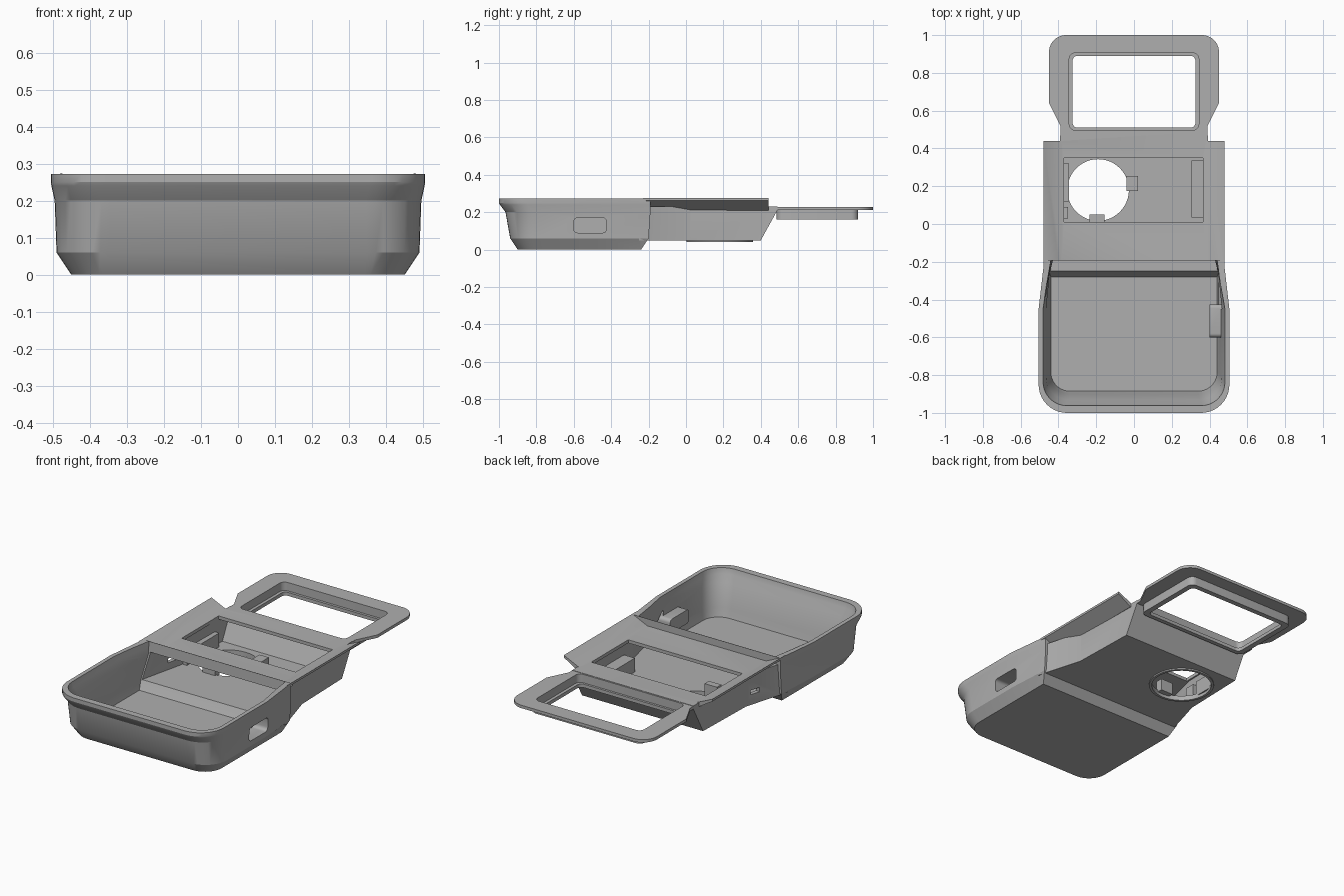
import bpy, bmesh, math

cube = bpy.data.objects.get("Cube")
if cube:
    bpy.data.objects.remove(cube, do_unlink=True)

grey = bpy.data.materials.new("matte_grey")
grey.use_nodes = True
COLOUR = (0.43, 0.43, 0.43, 1)
grey.diffuse_color = COLOUR
bsdf = next(n for n in grey.node_tree.nodes if n.type == 'BSDF_PRINCIPLED')
bsdf.inputs["Base Color"].default_value = COLOUR
bsdf.inputs["Roughness"].default_value = 0.7


def loft(name, rings):
    """Closed solid through rings of 3D points, all with the same count."""
    bm = bmesh.new()
    loops = [[bm.verts.new(p) for p in ring] for ring in rings]
    count = len(loops[0])
    for low, high in zip(loops, loops[1:]):
        for i in range(count):
            j = (i + 1) % count
            bm.faces.new((low[i], low[j], high[j], high[i]))
    bm.faces.new(loops[0][::-1])
    bm.faces.new(loops[-1])
    bmesh.ops.recalc_face_normals(bm, faces=bm.faces)
    mesh = bpy.data.meshes.new(name)
    bm.to_mesh(mesh)
    bm.free()
    mesh.materials.append(grey)
    obj = bpy.data.objects.new(name, mesh)
    bpy.context.collection.objects.link(obj)
    return obj


def prism(name, outline, z0, z1):
    return loft(name, [[(x, y, z) for x, y in outline] for z in (z0, z1)])


def box(name, x0, x1, y0, y1, z0, z1):
    return prism(name, [(x0, y0), (x1, y0), (x1, y1), (x0, y1)], z0, z1)


def mirrored(half):
    """Complete an outline from its +x half, listed front to back."""
    return half + [(-x, y) for x, y in reversed(half)]


def arc(cx, cy, r, start, end, steps=10):
    return [(cx + r * math.cos(math.radians(start + (end - start) * i / steps)),
             cy + r * math.sin(math.radians(start + (end - start) * i / steps)))
            for i in range(steps + 1)]


def round_rect(hw, y0, y1, r):
    return mirrored(arc(hw - r, y0 + r, r, -90, 0, 5) + arc(hw - r, y1 - r, r, 0, 90, 5))


def tray_ring(z, hw, y0, y1, back_hw, r):
    half = arc(hw - r, y0 + r, r, -90, 0) + [(hw, -0.45), (back_hw, y1)]
    return [(x, y, z) for x, y in mirrored(half)]


def body_ring(z, front_hw, hw, y0, y1):
    half = [(front_hw, y0), (hw + 0.01, 0.02), (hw, y1)]
    return [(x, y, z) for x, y in mirrored(half)]


def boolean(target, other, operation):
    mod = target.modifiers.new("cut", 'BOOLEAN')
    mod.object, mod.operation, mod.solver = other, operation, 'EXACT'
    bpy.context.view_layer.update()
    graph = bpy.context.evaluated_depsgraph_get()
    result = bpy.data.meshes.new_from_object(target.evaluated_get(graph))
    target.modifiers.clear()
    target.data = result
    bpy.data.objects.remove(other, do_unlink=True)


# Front tray with a flared lip
shell = loft("case_shell", [
    tray_ring(0.0, 0.45, -0.90, -0.24, 0.45, 0.11),
    tray_ring(0.06, 0.49, -0.94, -0.20, 0.475, 0.14),
    tray_ring(0.20, 0.495, -0.965, -0.19, 0.475, 0.15),
    tray_ring(0.24, 0.504, -0.995, -0.19, 0.475, 0.15),
    tray_ring(0.25, 0.505, -1.0, -0.19, 0.475, 0.15),
    tray_ring(0.272, 0.505, -1.0, -0.19, 0.475, 0.15)])

# Rear body with sloped back wall, deck on top
additions = [loft("body", [
    body_ring(0.05, 0.478, 0.39, -0.25, 0.40),
    body_ring(0.213, 0.478, 0.39, -0.25, 0.49),
    body_ring(0.231, 0.478, 0.39, -0.25, 0.49)])]

# Raised wings along both deck edges
for s in (1, -1):
    section = [(0.375, 0.215), (0.395, 0.21), (0.479, 0.262), (0.479, 0.275), (0.38, 0.23)]
    additions.append(loft("wing", [[(s * x, y, z) for x, z in section] for y in (-0.23, 0.44)]))

# Rear plate, its hanging window frame, and the ring under the round hole
plate_half = [(0.39, 0.42), (0.39, 0.52), (0.45, 0.64)] + arc(0.36, 0.91, 0.09, 0, 90)
additions += [
    prism("plate", mirrored(plate_half), 0.212, 0.229),
    prism("frame", round_rect(0.357, 0.485, 0.92, 0.035), 0.16, 0.22),
    prism("ring", arc(-0.19, 0.18, 0.178, 0, 352.5, 47), 0.042, 0.065)]
for part in additions:
    boolean(shell, part, 'UNION')

# Hollow interior, openings and slots
cuts = [
    loft("tray_cavity", [
        tray_ring(0.02, 0.44, -0.885, -0.28, 0.44, 0.10),
        tray_ring(0.07, 0.45, -0.90, -0.25, 0.45, 0.11),
        tray_ring(0.20, 0.465, -0.93, -0.195, 0.44, 0.12),
        tray_ring(0.24, 0.475, -0.955, -0.193, 0.44, 0.12),
        tray_ring(0.30, 0.487, -0.968, -0.191, 0.44, 0.13)]),
    loft("body_cavity", [
        body_ring(0.07, 0.45, 0.37, -0.28, 0.385),
        body_ring(0.212, 0.45, 0.37, -0.28, 0.455)]),
    box("deck_opening", -0.37, 0.365, 0.01, 0.35, 0.15, 0.3),
    prism("round_hole", arc(-0.19, 0.18, 0.163, 0, 352.5, 47), 0.0, 0.12),
    prism("window", round_rect(0.325, 0.51, 0.89, 0.025), 0.1, 0.3),
    prism("window_step", round_rect(0.343, 0.497, 0.905, 0.03), 0.18, 0.3),
    box("port_slot", -0.52, -0.38, -0.07, -0.01, 0.11, 0.135)]

# Side window with rounded corners in the left wall
pane = [(y, z) for y, z in arc(-0.445, 0.15, 0.02, 0, 90, 4) + arc(-0.58, 0.15, 0.02, 90, 180, 4)
        + arc(-0.58, 0.11, 0.02, 180, 270, 4) + arc(-0.445, 0.11, 0.02, 270, 360, 4)]
cuts.append(loft("side_window", [[(x, y, z) for y, z in pane] for x in (0.4, 0.6)]))
for cutter in cuts:
    boolean(shell, cutter, 'DIFFERENCE')

# Clips around the round hole and ribs against the side walls
fittings = [
    box("hole_clip_side", -0.04, 0.02, 0.175, 0.255, 0.06, 0.13),
    box("hole_clip_front", -0.235, -0.155, 0.01, 0.05, 0.06, 0.13),
    box("right_rib_back", -0.375, -0.345, 0.12, 0.32, 0.06, 0.15),
    box("right_rib_front", -0.375, -0.35, 0.03, 0.09, 0.06, 0.15),
    box("left_rib", 0.305, 0.375, 0.035, 0.335, 0.06, 0.15)]

for obj in [shell] + fittings:
    bpy.ops.object.select_all(action='DESELECT')
    obj.select_set(True)
    bpy.context.view_layer.objects.active = obj
    bpy.ops.object.shade_smooth_by_angle(angle=math.radians(25))
